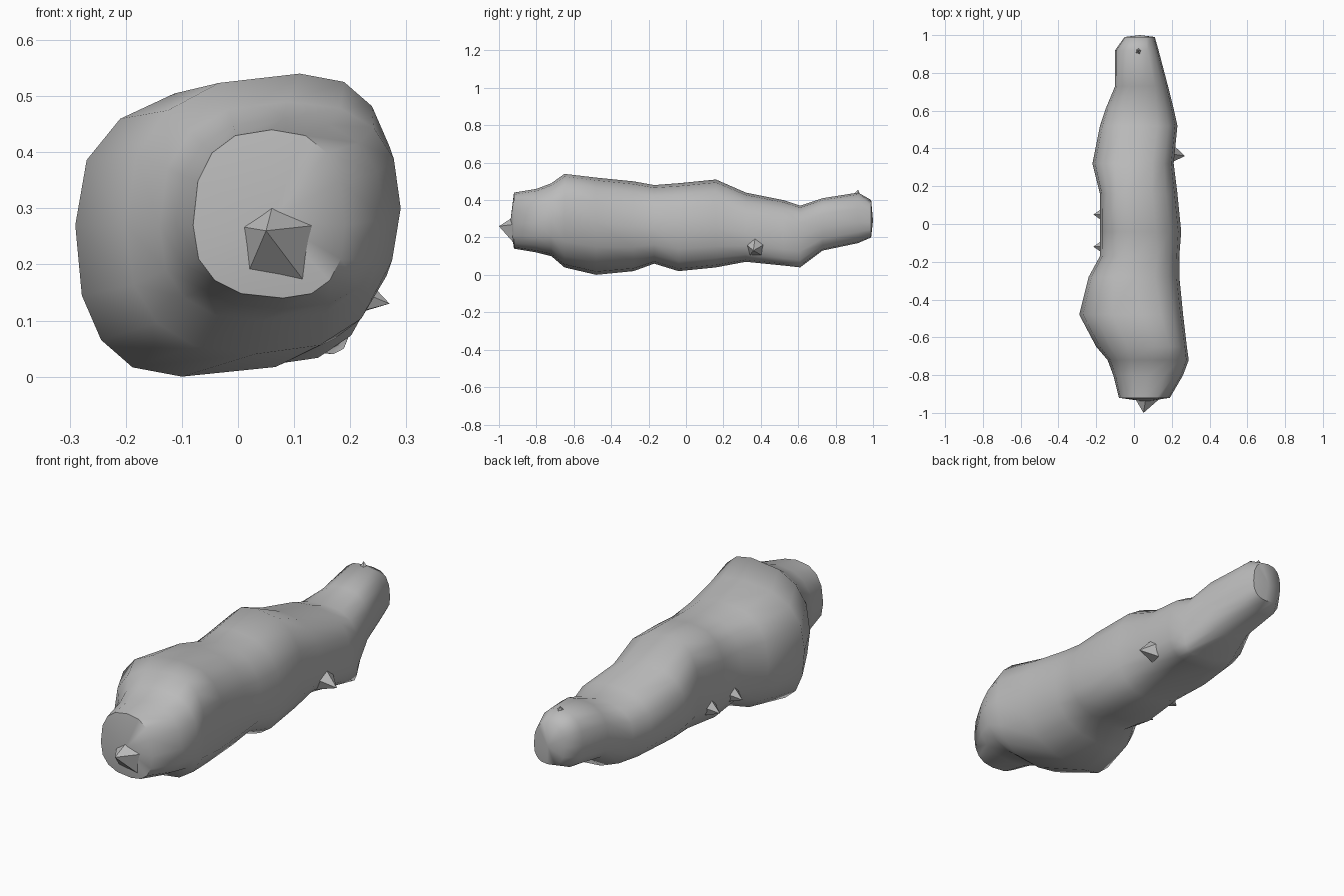
import bpy, bmesh
from math import sin, cos, pi
from mathutils import Vector

cube = bpy.data.objects.get("Cube")
if cube:
    bpy.data.objects.remove(cube, do_unlink=True)

# Single stone colour
stone = bpy.data.materials.new("grey stone")
stone.use_nodes = True
grey = (0.5, 0.5, 0.5, 1)
stone.diffuse_color = grey
bsdf = next(n for n in stone.node_tree.nodes if n.type == 'BSDF_PRINCIPLED')
bsdf.inputs["Base Color"].default_value = grey
bsdf.inputs["Roughness"].default_value = 0.8


def finish(bm, name, angle):
    """Turn a bmesh into a shaded object with the stone colour."""
    bmesh.ops.recalc_face_normals(bm, faces=bm.faces)
    mesh = bpy.data.meshes.new(name)
    bm.to_mesh(mesh)
    bm.free()
    mesh.materials.append(stone)
    obj = bpy.data.objects.new(name, mesh)
    bpy.context.collection.objects.link(obj)
    bpy.ops.object.select_all(action='DESELECT')
    obj.select_set(True)
    bpy.context.view_layer.objects.active = obj
    bpy.ops.object.shade_smooth_by_angle(angle=angle)
    return obj


# Cross-sections in hundredths: y, then (x, z) of the left, top, right and bottom extremes
SECTIONS = [
    (-92, -8, 27, 6, 44, 19, 27, 8, 14),
    (-80, -11, 27, 8, 46, 26, 28, 8, 12),
    (-72, -14, 27, 9, 49, 29, 30, 4, 10),
    (-65, -20, 27, 11, 54, 28, 30, 3, 4),
    (-48, -29, 27, 4, 52, 26, 28, -10, 0),
    (-28, -24, 26, 0, 50, 24, 26, -5, 2),
    (-17, -18, 25, 2, 48, 24, 25, 0, 6),
    (-4, -18, 25, 0, 49, 25, 24, 5, 2),
    (16, -18, 28, -2, 51, 23, 25, 6, 4),
    (32, -22, 27, 0, 44, 21, 23, 6, 7),
    (52, -18, 24, 3, 40, 23, 21, 12, 5),
    (61, -15, 24, 4, 37, 21, 20, 17, 4),
    (73, -10, 26, 5, 41, 18, 25, 6, 13),
    (92, -10, 30, 2, 44, 13, 28, 3, 17),
    (99, -5, 30, 2, 40, 11, 28, 4, 20),
]
STEPS = 4          # corners per quarter of a section
SQUARENESS = 0.8   # below one gives fuller, boxier shoulders


def section_points(row):
    """Rounded outline through the four extremes of one section."""
    y, *flat = [v / 100 for v in row]
    ends = list(zip(flat[::2], flat[1::2]))
    points = []
    for q in range(4):
        a, b = ends[q], ends[(q + 1) % 4]
        # the quarter's centre lines up with both of its extremes
        centre = (b[0], a[1]) if q % 2 == 0 else (a[0], b[1])
        for s in range(STEPS):
            t = s / STEPS * pi / 2
            u, v = cos(t) ** SQUARENESS, sin(t) ** SQUARENESS
            x = centre[0] + u * (a[0] - centre[0]) + v * (b[0] - centre[0])
            z = centre[1] + u * (a[1] - centre[1]) + v * (b[1] - centre[1])
            points.append((x, y, z))
    return points


# Main lumpy body, lofted along its length
bm = bmesh.new()
rings = [[bm.verts.new(p) for p in section_points(r)] for r in SECTIONS]
count = 4 * STEPS
for first, second in zip(rings, rings[1:]):
    for i in range(count):
        j = (i + 1) % count
        bm.faces.new((first[i], first[j], second[j], second[i]))
for ring, tip in ((rings[0], (0.06, -0.94, 0.28)), (rings[-1], (0.03, 1.0, 0.29))):
    pole = bm.verts.new(tip)
    for i in range(count):
        bm.faces.new((ring[i], ring[(i + 1) % count], pole))
finish(bm, "rock_body", 1.0)


def shard(name, tip, base, radius):
    """Pointed chip whose base is buried in the body."""
    tip, base = Vector(tip), Vector(base)
    axis = tip - base
    bm = bmesh.new()
    bmesh.ops.create_cone(bm, cap_ends=True, segments=5, radius1=radius,
                          radius2=0, depth=axis.length)
    spin = axis.to_track_quat('Z', 'Y').to_matrix().to_4x4()
    spin.translation = (tip + base) / 2
    bmesh.ops.transform(bm, matrix=spin, verts=bm.verts)
    finish(bm, name, 0.5)


# Chips breaking the outline
shard("front_chip", (0.05, -1.0, 0.26), (0.07, -0.88, 0.24), 0.11)
shard("side_chip", (0.27, 0.36, 0.13), (0.14, 0.38, 0.16), 0.09)
for number, y in enumerate((0.05, -0.12)):
    shard(f"low_chip_{number + 1}", (-0.215, y, 0.15), (-0.1, y, 0.18), 0.08)
shard("tail_chip", (0.02, 0.92, 0.455), (0.03, 0.9, 0.36), 0.07)
